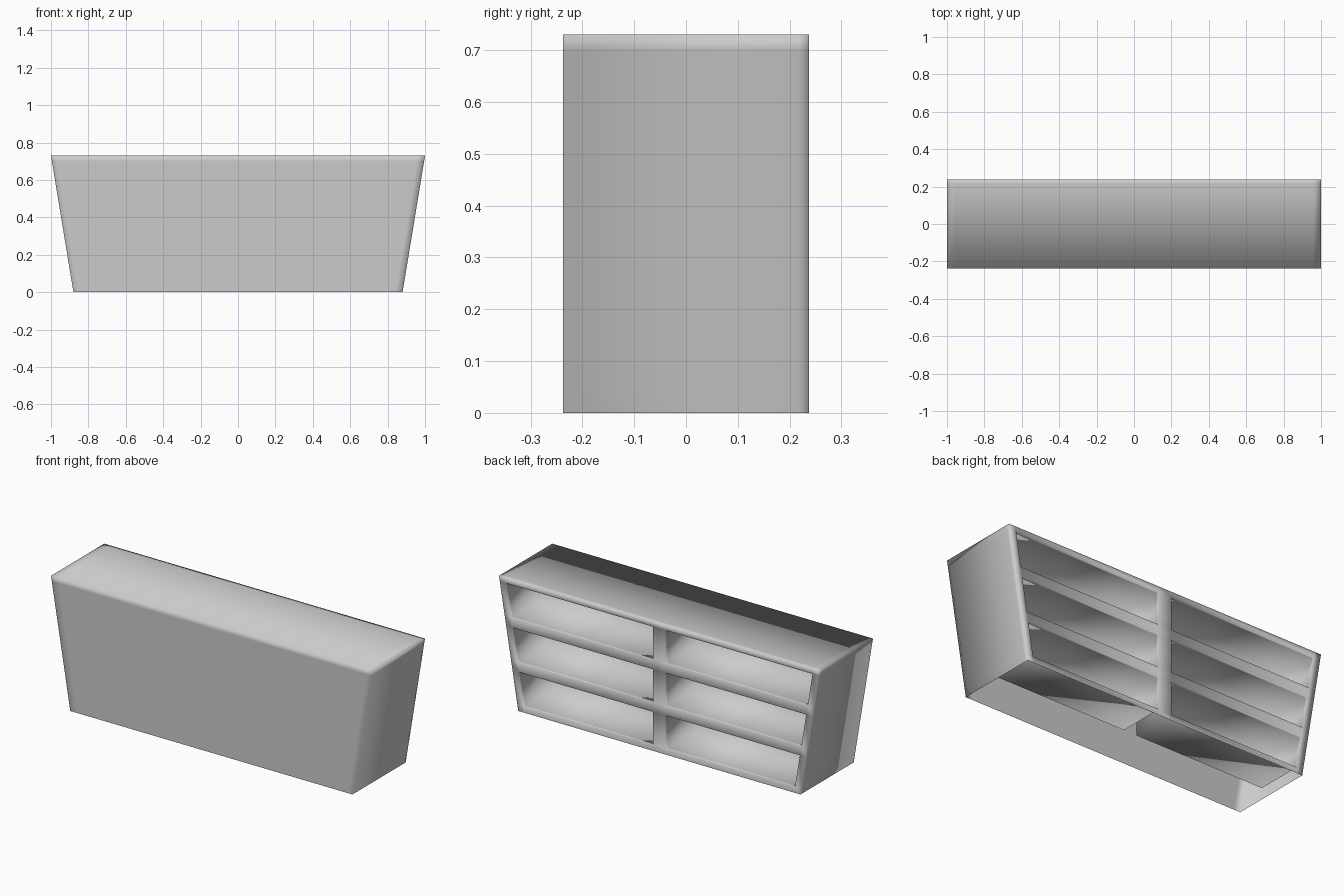
import bpy, bmesh

if "Cube" in bpy.data.objects:
    bpy.data.objects.remove(bpy.data.objects["Cube"])

TOP, Y0, Y1 = 0.73, -0.237, 0.237
ROWS = [0, 0.033, 0.22, 0.273, 0.46, 0.513, 0.70, TOP]   # shelf heights
COLS = 6                                                # frame, bay, divider, bay, frame
BAY_Y = -0.03                                           # inner end of the bays


def point(c, r, y):
    """Grid point of the flared counter outline."""
    z = ROWS[r]
    w = 0.88 + 0.12 * z / TOP
    x = [-w, -w + 0.04, -0.04, 0.04, w - 0.04, w][c]
    return (x, y, z)


bm = bmesh.new()


def quad(*pts):
    bm.faces.new([bm.verts.new(p) for p in pts])


def cell(c, r, y):
    quad(*(point(a, b, y) for a, b in ((c, r), (c + 1, r), (c + 1, r + 1), (c, r + 1))))


# front panel, and back frame with six recessed bays
for c in range(COLS - 1):
    for r in range(len(ROWS) - 1):
        cell(c, r, Y0)
        if c % 2 == 0 or r % 2 == 0:
            cell(c, r, Y1)
            continue
        cell(c, r, BAY_Y)
        ring = [(c, r), (c + 1, r), (c + 1, r + 1), (c, r + 1)]
        for a, b in zip(ring, ring[1:] + ring[:1]):
            for ya, yb in ((Y1, Y1 - 0.015), (Y1 - 0.015, BAY_Y)):
                quad(point(*a, ya), point(*b, ya), point(*b, yb), point(*a, yb))

# sides and top, with a support loop near the back; underside stays open
for ya, yb in ((Y0, Y1 - 0.02), (Y1 - 0.02, Y1)):
    for r in range(len(ROWS) - 1):
        for c in (0, COLS - 1):
            quad(point(c, r, ya), point(c, r, yb), point(c, r + 1, yb), point(c, r + 1, ya))
    t = len(ROWS) - 1
    for c in range(COLS - 1):
        quad(point(c, t, ya), point(c + 1, t, ya), point(c + 1, t, yb), point(c, t, yb))

bmesh.ops.remove_doubles(bm, verts=bm.verts, dist=0.0005)
bmesh.ops.recalc_face_normals(bm, faces=bm.faces)
# make sure the front faces outward
front = min(bm.faces, key=lambda f: f.calc_center_median().y)
if front.normal.y > 0:
    bmesh.ops.reverse_faces(bm, faces=bm.faces)
for f in bm.faces:
    f.smooth = True

mesh = bpy.data.meshes.new("counter_with_shelves")
bm.to_mesh(mesh)
bm.free()
bpy.context.collection.objects.link(bpy.data.objects.new("counter_with_shelves", mesh))
